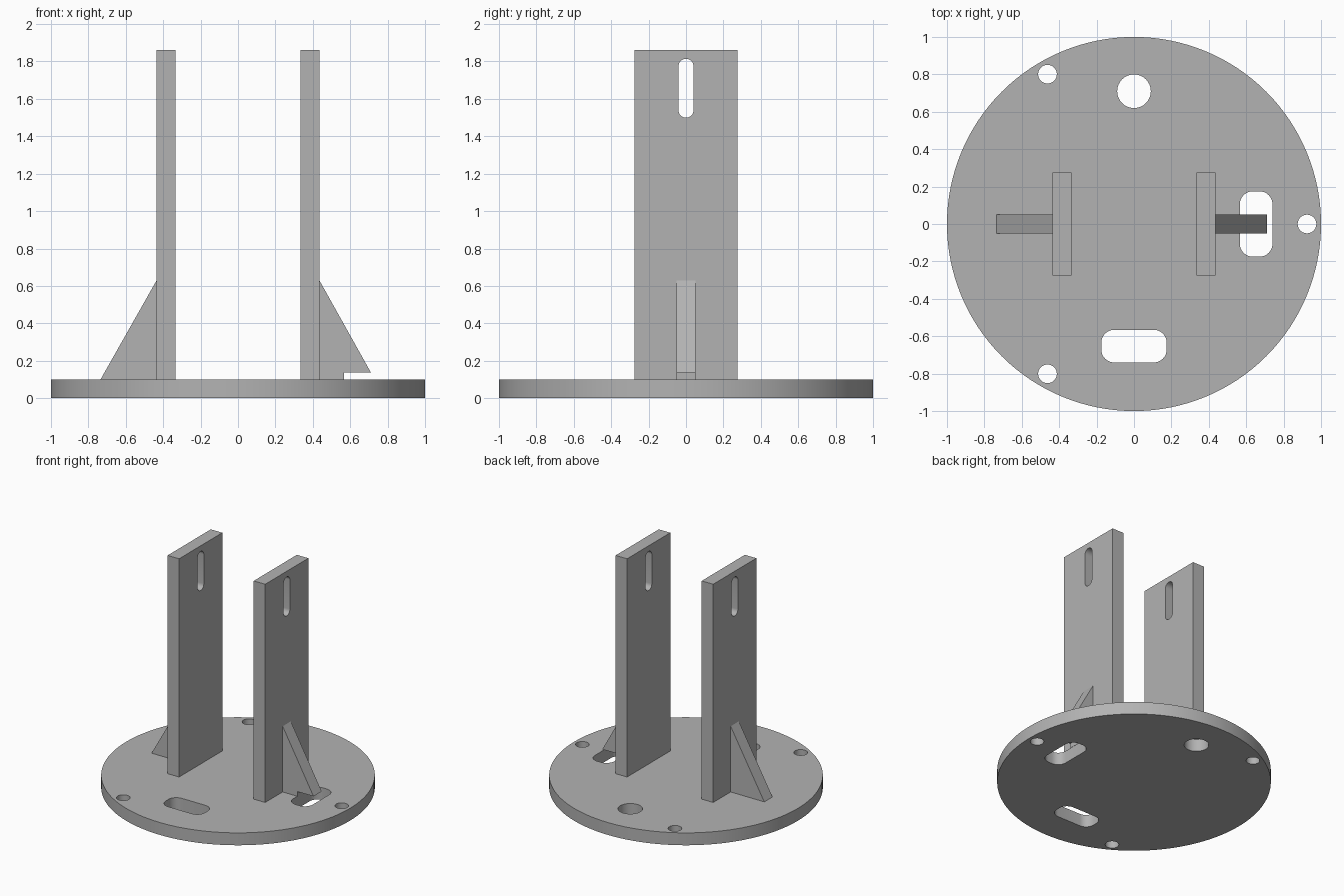
import bpy, bmesh
from math import sin, cos, pi, radians

cube = bpy.data.objects.get("Cube")
if cube:
    bpy.data.objects.remove(cube, do_unlink=True)

grey = bpy.data.materials.new("plain grey")
grey.use_nodes = True
colour = (0.45, 0.45, 0.45, 1)
grey.diffuse_color = colour
grey.node_tree.nodes["Principled BSDF"].inputs["Base Color"].default_value = colour


def prism(name, outline, low, high, axis="z"):
    """Extrude a 2D outline along an axis; z uses (x, y), y uses (x, z), x uses (y, z)."""
    place = {"z": lambda a, b, t: (a, b, t),
             "y": lambda a, b, t: (a, t, b),
             "x": lambda a, b, t: (t, a, b)}[axis]
    bm = bmesh.new()
    face = bm.faces.new([bm.verts.new(place(a, b, low)) for a, b in outline])
    moved = bmesh.ops.extrude_face_region(bm, geom=[face])["geom"]
    shift = place(0, 0, high - low)
    bmesh.ops.translate(bm, vec=shift, verts=[v for v in moved if isinstance(v, bmesh.types.BMVert)])
    bmesh.ops.recalc_face_normals(bm, faces=bm.faces)
    mesh = bpy.data.meshes.new(name)
    bm.to_mesh(mesh)
    bm.free()
    mesh.materials.append(grey)
    obj = bpy.data.objects.new(name, mesh)
    bpy.context.collection.objects.link(obj)
    return obj


def circle(cx, cy, r, n=32):
    return [(cx + r * cos(2 * pi * i / n), cy + r * sin(2 * pi * i / n)) for i in range(n)]


def rounded(cx, cy, w, h, r, n=8):
    """Rectangle with rounded corners."""
    points = []
    for k, (sx, sy) in enumerate([(1, 1), (-1, 1), (-1, -1), (1, -1)]):
        for i in range(n + 1):
            a = (k + i / n) * pi / 2
            points.append((cx + sx * (w / 2 - r) + r * cos(a), cy + sy * (h / 2 - r) + r * sin(a)))
    return points


def cut(obj, cutter):
    mod = obj.modifiers.new("cut", "BOOLEAN")
    mod.operation = "DIFFERENCE"
    mod.solver = "EXACT"
    mod.object = cutter
    bpy.context.view_layer.objects.active = obj
    bpy.ops.object.modifier_apply(modifier=mod.name)
    bpy.data.objects.remove(cutter, do_unlink=True)


def smooth(obj):
    bpy.ops.object.select_all(action="DESELECT")
    obj.select_set(True)
    bpy.context.view_layer.objects.active = obj
    bpy.ops.object.shade_smooth_by_angle(angle=radians(30))


# Round base with bolt holes, a cable hole and two slots
base = prism("base_disc", circle(0, 0, 1, 128), 0, 0.1)
holes = [circle(0.925 * cos(a), 0.925 * sin(a), 0.05) for a in (0, 2 * pi / 3, 4 * pi / 3)]
holes += [circle(0, 0.71, 0.09),
          rounded(0, -0.653, 0.35, 0.175, 0.07),
          rounded(0.653, 0, 0.175, 0.35, 0.07)]
for outline in holes:
    cut(base, prism("hole_cutter", outline, -0.1, 0.2))
smooth(base)

# Two upright plates, each with a slot near the top
for side, s in (("left", 1), ("right", -1)):
    x0, x1 = sorted((s * 0.333, s * 0.435))
    plate = prism(side + "_upright", [(-0.275, 0.1), (0.275, 0.1), (0.275, 1.86), (-0.275, 1.86)],
                  x0, x1, "x")
    cut(plate, prism("slot_cutter", rounded(0, 1.657, 0.08, 0.315, 0.04), x0 - 0.1, x1 + 0.1, "x"))
    smooth(plate)

# Bracing ribs; the left one is notched where it overhangs the slot
prism("right_rib", [(-0.435, 0.1), (-0.735, 0.1), (-0.435, 0.63)], -0.052, 0.052, "y")
prism("left_rib", [(0.435, 0.1), (0.567, 0.1), (0.567, 0.138), (0.71, 0.138), (0.435, 0.63)],
      -0.052, 0.052, "y")
